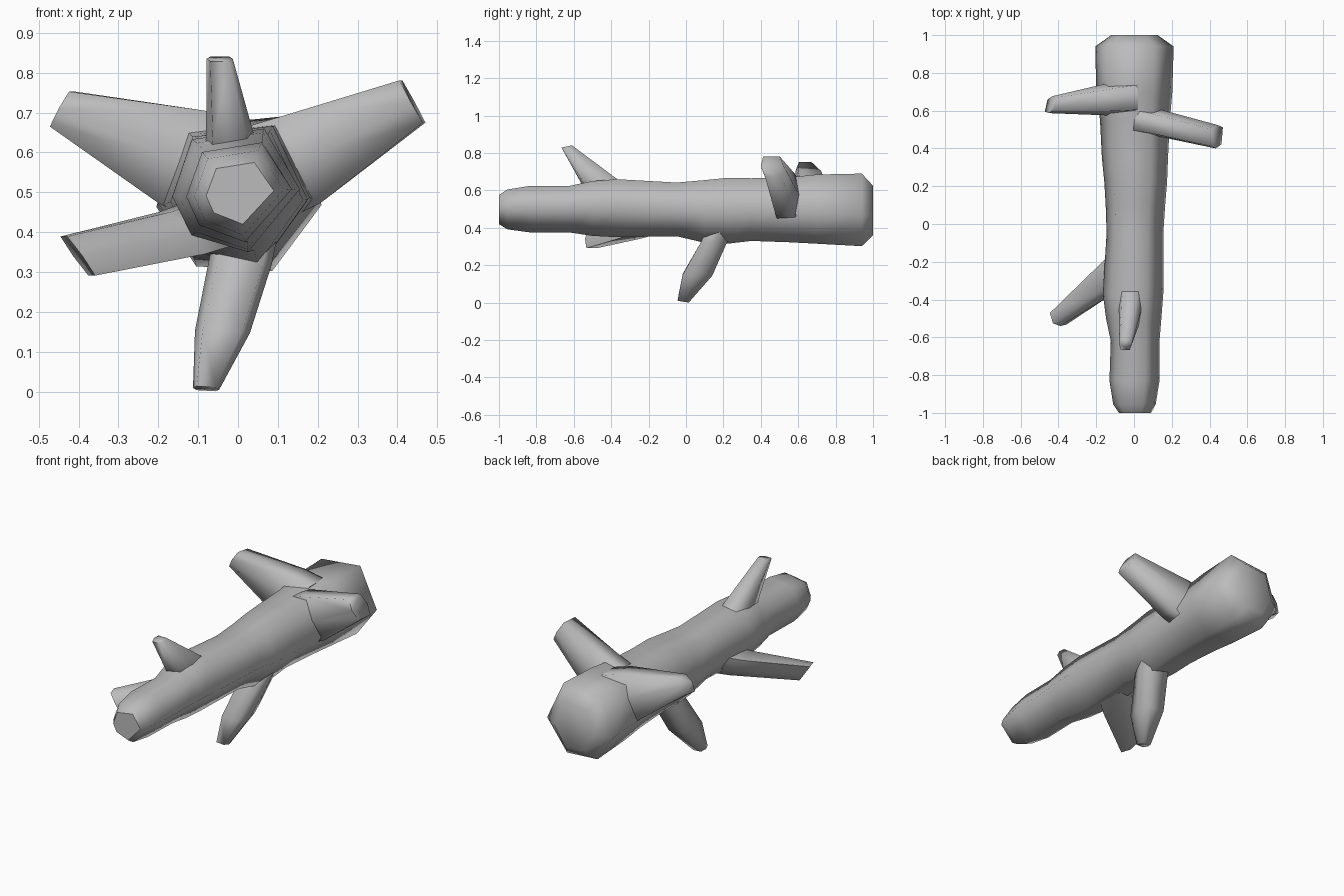
import bpy, bmesh, math
from mathutils import Vector

if "Cube" in bpy.data.objects:
    bpy.data.objects.remove(bpy.data.objects["Cube"])

wood = bpy.data.materials.new("grey")
wood.diffuse_color = (0.5, 0.5, 0.5, 1)
wood.use_nodes = True
wood.node_tree.nodes["Principled BSDF"].inputs["Base Color"].default_value = wood.diffuse_color


def loft(name, rings, smooth_angle, sharp_front=False):
    """Skin a list of equal-sized point rings and cap both ends."""
    bm = bmesh.new()
    loops = [[bm.verts.new(p) for p in r] for r in rings]
    for a, b in zip(loops, loops[1:]):
        n = len(a)
        for i in range(n):
            j = (i + 1) % n
            bm.faces.new((a[i], a[j], b[j], b[i]))
    cap = bm.faces.new(loops[0])
    bm.faces.new(loops[-1])
    bmesh.ops.recalc_face_normals(bm, faces=bm.faces)
    for f in bm.faces:
        f.smooth = True
    for e in bm.edges:
        e.smooth = e.calc_face_angle(0) < math.radians(smooth_angle)
    if sharp_front:
        for e in cap.edges:
            e.smooth = False
    me = bpy.data.meshes.new(name)
    bm.to_mesh(me)
    bm.free()
    me.materials.append(wood)
    ob = bpy.data.objects.new(name, me)
    bpy.context.collection.objects.link(ob)
    return ob


# Trunk: uneven six-sided rings given as y, x min, x max, z min, z max
TRUNK = [
    (-1.00, -.08, .09, .42, .575),
    (-.955, -.11, .115, .392, .605),
    (-.83, -.13, .135, .375, .625),
    (-.62, -.123, .135, .375, .625),
    (-.50, -.148, .145, .357, .65),
    (-.37, -.165, .155, .35, .66),
    (-.05, -.145, .155, .355, .642),
    (.10, -.15, .165, .32, .655),
    (.22, -.157, .175, .315, .667),
    (.35, -.17, .18, .33, .665),
    (.55, -.18, .19, .323, .67),
    (.70, -.2, .203, .315, .685),
    (.94, -.205, .21, .302, .69),
    (1.00, -.12, .125, .36, .625),
]
# Corner angles at the front and back ends, blended along the trunk
FRONT = (2, 65, 134, 187, 220, 275)
BACK = (-9, 60, 131, 190, 240, 294)


def trunk_ring(y, x0, x1, z0, z1):
    t = (y + 1) / 2
    ang = [math.radians(a + (b - a) * t) for a, b in zip(FRONT, BACK)]
    cs, sn = [math.cos(a) for a in ang], [math.sin(a) for a in ang]
    fit = lambda v, vs, lo, hi: lo + (hi - lo) * (v - min(vs)) / (max(vs) - min(vs))
    return [(fit(c, cs, x0, x1), y, fit(s, sn, z0, z1)) for c, s in zip(cs, sn)]


loft("trunk", [trunk_ring(*r) for r in TRUNK], 82, True)

# Branch stubs: squarish six-sided rings, each a centre and two half-width vectors
SECTION = [(1, 0), (.72, 1), (-.72, 1), (-1, 0), (-.72, -1), (.72, -1)]


def branch(name, *rings, smooth=84):
    pts = [[Vector(c) + Vector(u) * b + Vector(v) * a for a, b in SECTION]
           for c, u, v in rings]
    loft(name, pts, smooth)


branch("top_branch",
       ((-.018, -.37, .55), (0, .13, 0), (.07, .01, 0)),
       ((-.02, -.46, .645), (0, .09, .012), (.06, .01, 0)),
       ((-.046, -.638, .835), (0, .028, .006), (.033, 0, 0)))

branch("bottom_branch",
       ((.025, .20, .42), (0, .07, 0), (.08, 0, 0)),
       ((.005, .148, .32), (0, .07, 0), (.08, 0, 0)),
       ((-.039, .062, .15), (0, .079, -.003), (.069, 0, -.003)),
       ((-.08, -.015, .007), (0, .03, -.005), (.033, 0, -.002)))

branch("lower_left_branch",
       ((-.06, -.22, .425), (-.045, 0, .055), (.02, -.095, 0)),
       ((-.14, -.29, .398), (-.042, 0, .053), (.02, -.085, 0)),
       ((-.402, -.502, .34), (-.035, .003, .049), (.012, -.038, 0)))

branch("upper_right_branch",
       ((.05, .55, .54), (-.056, 0, .117), (0, .075, 0)),
       ((.155, .53, .581), (-.052, 0, .108), (0, .072, 0)),
       ((.438, .462, .728), (-.029, -.005, .053), (.005, .062, 0)))

branch("upper_left_branch",
       ((-.04, .67, .55), (.062, 0, .125), (0, .09, 0)),
       ((-.14, .66, .588), (.057, 0, .117), (0, .085, 0)),
       ((-.441, .632, .709), (.024, .005, .044), (.01, .045, 0)))
